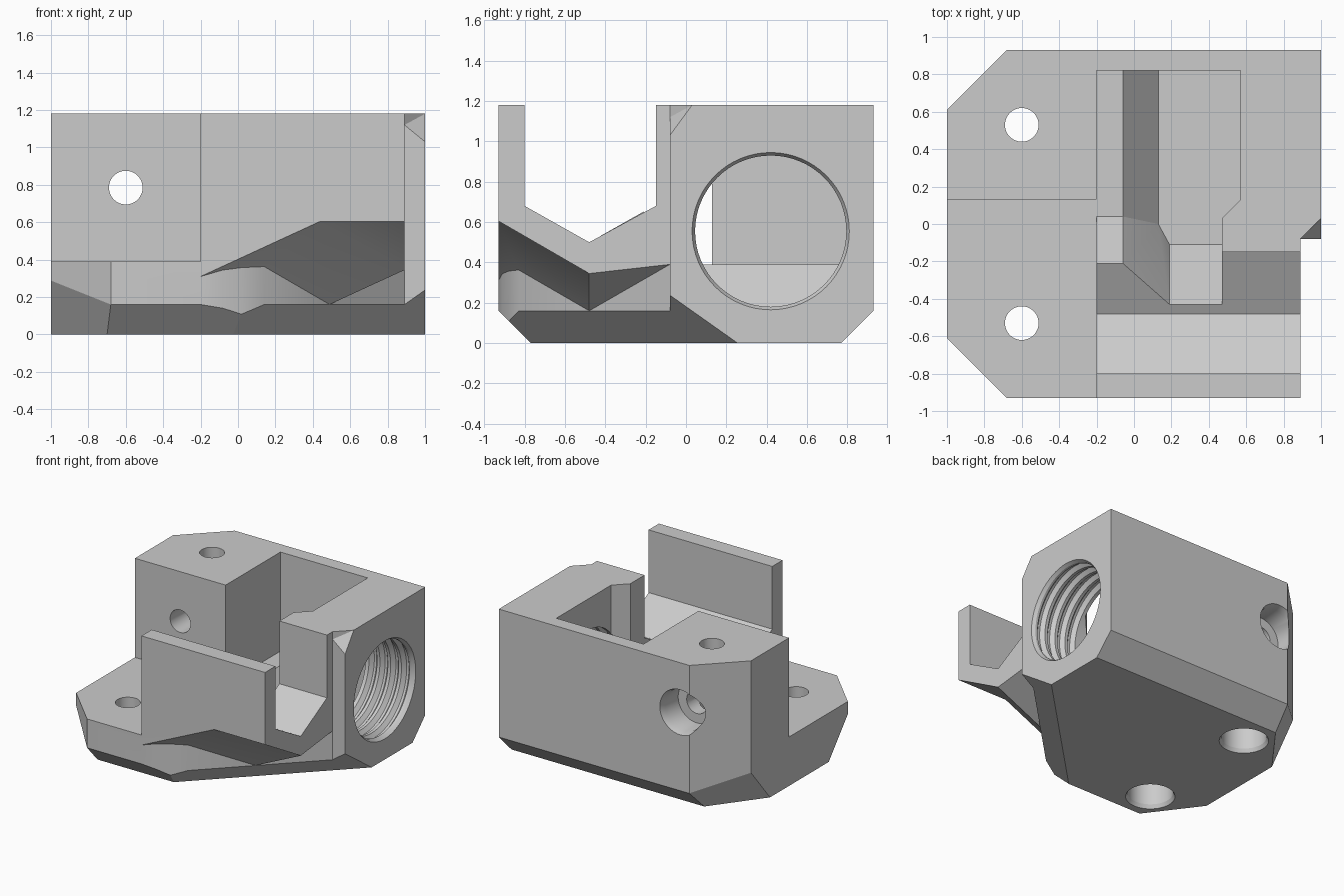
import bpy, bmesh, math
from mathutils import Vector

if "Cube" in bpy.data.objects:
    bpy.data.objects.remove(bpy.data.objects["Cube"], do_unlink=True)

grey = bpy.data.materials.new("light_grey")
grey.use_nodes = True
grey.diffuse_color = (0.6, 0.6, 0.6, 1)
grey.node_tree.nodes["Principled BSDF"].inputs["Base Color"].default_value = (0.6, 0.6, 0.6, 1)


def finish(bm, name):
    bmesh.ops.recalc_face_normals(bm, faces=bm.faces)
    mesh = bpy.data.meshes.new(name)
    bm.to_mesh(mesh)
    bm.free()
    mesh.materials.append(grey)
    obj = bpy.data.objects.new(name, mesh)
    bpy.context.collection.objects.link(obj)
    return obj


def prism(points, low, high, axis="z"):
    """Extrude an outline: (x, y) along z, or (y, z) along x."""
    bm = bmesh.new()
    place = (lambda p, t: (p[0], p[1], t)) if axis == "z" else (lambda p, t: (t, p[0], p[1]))
    face = bm.faces.new([bm.verts.new(place(p, low)) for p in points])
    out = bmesh.ops.extrude_face_region(bm, geom=[face])
    shift = Vector(place((0, 0), high - low))
    bmesh.ops.translate(bm, vec=shift, verts=[v for v in out["geom"] if isinstance(v, bmesh.types.BMVert)])
    bmesh.ops.recalc_face_normals(bm, faces=bm.faces)
    return bm


def clip(bm, a, b, c, keep_above=True):
    """Trim by the plane z = a*x + b*y + c and close the cut."""
    normal = Vector((a, b, -1)) * (1 if keep_above else -1)
    bmesh.ops.bisect_plane(bm, geom=bm.verts[:] + bm.edges[:] + bm.faces[:], dist=1e-5,
                           plane_co=(0, 0, c), plane_no=normal, clear_outer=True)
    bmesh.ops.holes_fill(bm, edges=[e for e in bm.edges if e.is_boundary], sides=0)


def hull(points, name):
    bm = bmesh.new()
    verts = [bm.verts.new(p) for p in points]
    out = bmesh.ops.convex_hull(bm, input=verts)
    loose = [v for v in bm.verts if not v.link_faces]
    bmesh.ops.delete(bm, geom=loose, context="VERTS")
    return finish(bm, name)


def revolve(profile, axis, centre, name, steps=48):
    """Solid of revolution from (distance, radius) pairs along an axis."""
    bm = bmesh.new()
    rings = []
    for t, r in profile:
        ring = []
        for i in range(steps):
            u = r * math.cos(2 * math.pi * i / steps)
            v = r * math.sin(2 * math.pi * i / steps)
            p = {"x": (t, u, v), "y": (u, t, v), "z": (u, v, t)}[axis]
            ring.append(bm.verts.new(Vector(p) + Vector(centre)))
        rings.append(ring)
    for lo, hi in zip(rings, rings[1:]):
        for i in range(steps):
            j = (i + 1) % steps
            bm.faces.new((lo[i], lo[j], hi[j], hi[i]))
    bm.faces.new(rings[0])
    bm.faces.new(rings[-1])
    return finish(bm, name)


def combine(target, other, operation):
    mod = target.modifiers.new("combine", "BOOLEAN")
    mod.operation = operation
    mod.solver = "EXACT"
    mod.object = other
    bpy.context.view_layer.objects.active = target
    bpy.ops.object.modifier_apply(modifier=mod.name)
    bpy.data.objects.remove(other, do_unlink=True)


FLOOR, PLATE, TOP = 0.165, 0.39, 1.18

# Base plate with bevelled underside and a diagonal right front wall
base = prism([(-1, 0.61), (-1, -0.61), (-0.68, -0.93), (-0.2, -0.93), (-0.08, -0.91),
              (0.02, -0.878), (0.14, -0.83), (0.89, -0.08), (1, -0.08), (1, 0.93),
              (-0.68, 0.93)], 0, PLATE)
for side in (1, -1):
    clip(base, 0, side, -0.77)
    clip(base, -1.6, 1.2 * side, -2.044)
clip(base, 0.707, -0.707, -0.526)
body = finish(base, "bracket_body")

# Front arm: thin wall and V shaped trough, hollowed underneath
arm = finish(prism([(-0.93, 0.16), (-0.93, TOP), (-0.8, TOP), (-0.8, 0.68), (-0.48, 0.5),
                    (-0.15, 0.68), (-0.08, 0.68), (-0.08, 0.16)], -0.2, 0.89, "x"), "front_arm")
under = prism([(-0.3, -1), (1, -1), (1, -0.48), (-0.3, -0.48)], 0, 1)
clip(under, 0, -0.578, 0.0675, False)
clip(under, 0.461, -1.04, -0.565, False)
combine(arm, finish(under, "arm_front_cut"), "DIFFERENCE")
under = prism([(-0.3, -0.48), (1, -0.48), (1, 0), (-0.3, 0)], 0, 1)
clip(under, 0.4625, 0.1125, -0.0126, False)
combine(arm, finish(under, "arm_rear_cut"), "DIFFERENCE")
combine(body, arm, "UNION")

# Pocket sunk into the base and arm
pocket = finish(prism([(-0.2, 0.82), (0.57, 0.82), (0.57, 0.13), (0.47, 0.03), (0.47, -0.43),
                       (0.19, -0.43), (-0.06, -0.21), (-0.2, -0.21)], FLOOR, 2), "pocket_cut")
combine(body, pocket, "DIFFERENCE")

# Tall walls around the pocket, with a nicked right front corner
walls = finish(prism([(-1, 0.13), (-1, 0.61), (-0.68, 0.93), (1, 0.93), (1, -0.08), (0.89, -0.08),
                      (0.89, -0.15), (0.47, -0.15), (0.47, 0.03), (0.57, 0.13), (0.57, 0.82),
                      (-0.2, 0.82), (-0.2, 0.13)], PLATE, TOP), "tall_walls")
nick = hull([(0.89, -0.08, 1.2), (0.89, -0.08, 1.12), (1, 0.03, TOP), (1, 0.03, 1.2),
             (1, -0.08, 1.03), (1, -0.08, 1.2)], "corner_nick")
combine(walls, nick, "DIFFERENCE")
combine(body, walls, "UNION")

# Ramps leading from the trough down to the pocket floor
SUNK = 0.13


def ramp(name, tops):
    combine(body, hull(tops + [(x, y, SUNK) for x, y, z in tops], name), "UNION")


ramp("right_ramp", [(x, y, z) for x in (0.19, 0.47) for y, z in ((-0.43, 0.528), (-0.11, FLOOR))])
ramp("left_ramp", [(x, y, z) for x in (-0.2, -0.06) for y, z in ((-0.21, 0.652), (0.04, PLATE))])
ramp("pocket_step", [(x, y, z) for y in (0, 0.82)
                     for x, z in ((-0.2, PLATE), (-0.06, PLATE), (0.13, FLOOR))])
ramp("middle_ramp", [(-0.06, -0.21, 0.652), (-0.06, 0.04, PLATE), (0.19, -0.43, 0.528),
                     (0.19, -0.11, FLOOR), (0.13, 0, FLOOR)])

# Vertical screw holes, counterbored from below
for y in (0.53, -0.53):
    combine(body, revolve([(-0.1, 0.18), (0, 0.18), (0.03, 0.165), (0.2, 0.165), (0.2, 0.09),
                           (1.3, 0.09)], "z", (-0.6, y, 0), "screw_hole"), "DIFFERENCE")

# Horizontal screw hole, counterbored from the back
combine(body, revolve([(0, 0.09), (0.72, 0.09), (0.72, 0.165), (0.88, 0.165), (0.93, 0.18),
                       (1.1, 0.18)], "y", (-0.6, 0, 0.785), "back_screw_hole"), "DIFFERENCE")

# Threaded bore through the right wall
MINOR, MAJOR = 0.375, 0.405
thread = [(0.46, MINOR)]
for i in range(4):
    x = 0.6 + 0.095 * i
    thread += [(x, MINOR), (x + 0.025, MAJOR), (x + 0.045, MAJOR), (x + 0.07, MINOR)]
thread += [(0.975, MINOR), (1, 0.39), (1.05, 0.39)]
combine(body, revolve(thread, "x", (0, 0.42, 0.555), "bore_cut", 64), "DIFFERENCE")

bpy.ops.object.select_all(action="DESELECT")
body.select_set(True)
bpy.context.view_layer.objects.active = body
bpy.ops.object.shade_smooth_by_angle(angle=math.radians(25))
